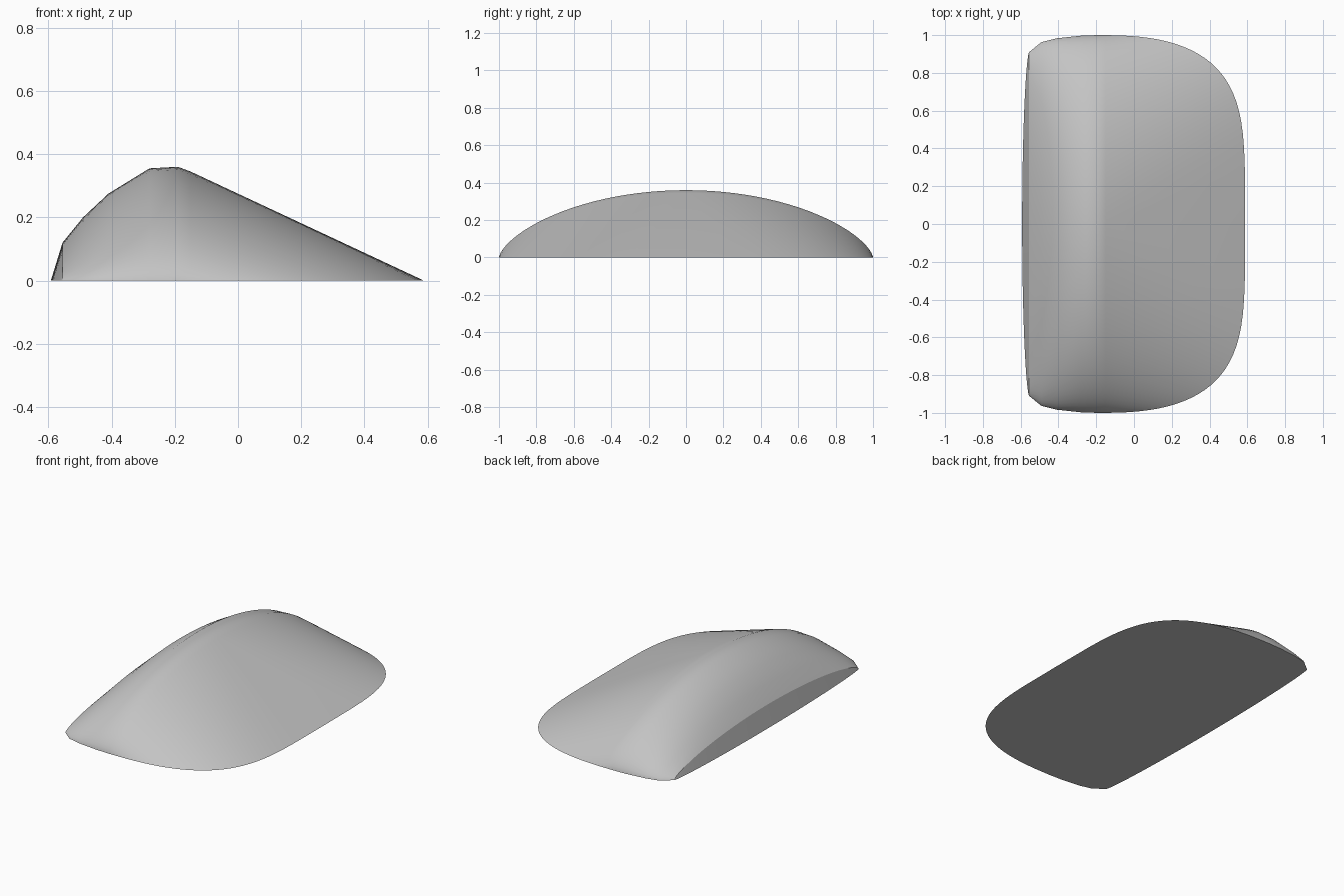
import bpy, bmesh
from math import sin, cos, pi

cube = bpy.data.objects.get("Cube")
if cube:
    bpy.data.objects.remove(cube)

STEPS = 48
EDGE_X = -0.555   # crease beside the steep lower band

# Cross-section arches: x position, half width, height
ARCHES = [(EDGE_X, 0.91, 0.12), (-0.49, 0.963, 0.2), (-0.41, 0.983, 0.275),
          (-0.28, 0.997, 0.355), (-0.19, 1.0, 0.36), (-0.15, 0.998, 0.345)]


def arch(x, half, height):
    """Rounded arch across the body at one x position."""
    pts = []
    for i in range(STEPS + 1):
        u = -cos(pi * i / STEPS)
        pts.append((x, u * half, height * max(0, 1 - u * u) ** 0.66))
    return pts


def base_outline():
    """Rounded footprint: broad curve on the left, shallow bow on the right."""
    pts = []
    for i in range(1, STEPS):
        a = pi * i / STEPS
        c, s = cos(a), sin(a)
        y = (1 if c > 0 else -1) * abs(c) ** (2 / 4.4)
        pts.append((-0.19 + 0.778 * s ** (2 / 2.6), y, 0))
        pts.append((EDGE_X - 0.037 * s ** 1.2, 0.91 * c, 0))
    return pts


# Stretch a skin over the arches and the footprint
bm = bmesh.new()
points = base_outline()
for section in ARCHES:
    points += arch(*section)
for p in points:
    bm.verts.new(p)
bmesh.ops.remove_doubles(bm, verts=bm.verts, dist=0.0005)
hull = bmesh.ops.convex_hull(bm, input=bm.verts)
spare = {v for v in hull["geom_interior"] + hull["geom_unused"]
         if isinstance(v, bmesh.types.BMVert)}
bmesh.ops.delete(bm, geom=list(spare), context='VERTS')
bmesh.ops.recalc_face_normals(bm, faces=bm.faces)

# Smooth skin with a sharp base rim and a crease above the steep band
for f in bm.faces:
    f.smooth = True
for e in bm.edges:
    rim = e.calc_face_angle(0) > 0.6
    crease = all(abs(v.co.x - EDGE_X) < 0.001 for v in e.verts)
    e.smooth = not (rim or crease)

mesh = bpy.data.meshes.new("shell_body")
bm.to_mesh(mesh)
bm.free()
body = bpy.data.objects.new("shell_body", mesh)
bpy.context.collection.objects.link(body)

# Plain grey finish
grey = bpy.data.materials.new("plain_grey")
grey.use_nodes = True
colour = (0.55, 0.55, 0.55, 1)
grey.diffuse_color = colour
grey.node_tree.nodes["Principled BSDF"].inputs["Base Color"].default_value = colour
mesh.materials.append(grey)
